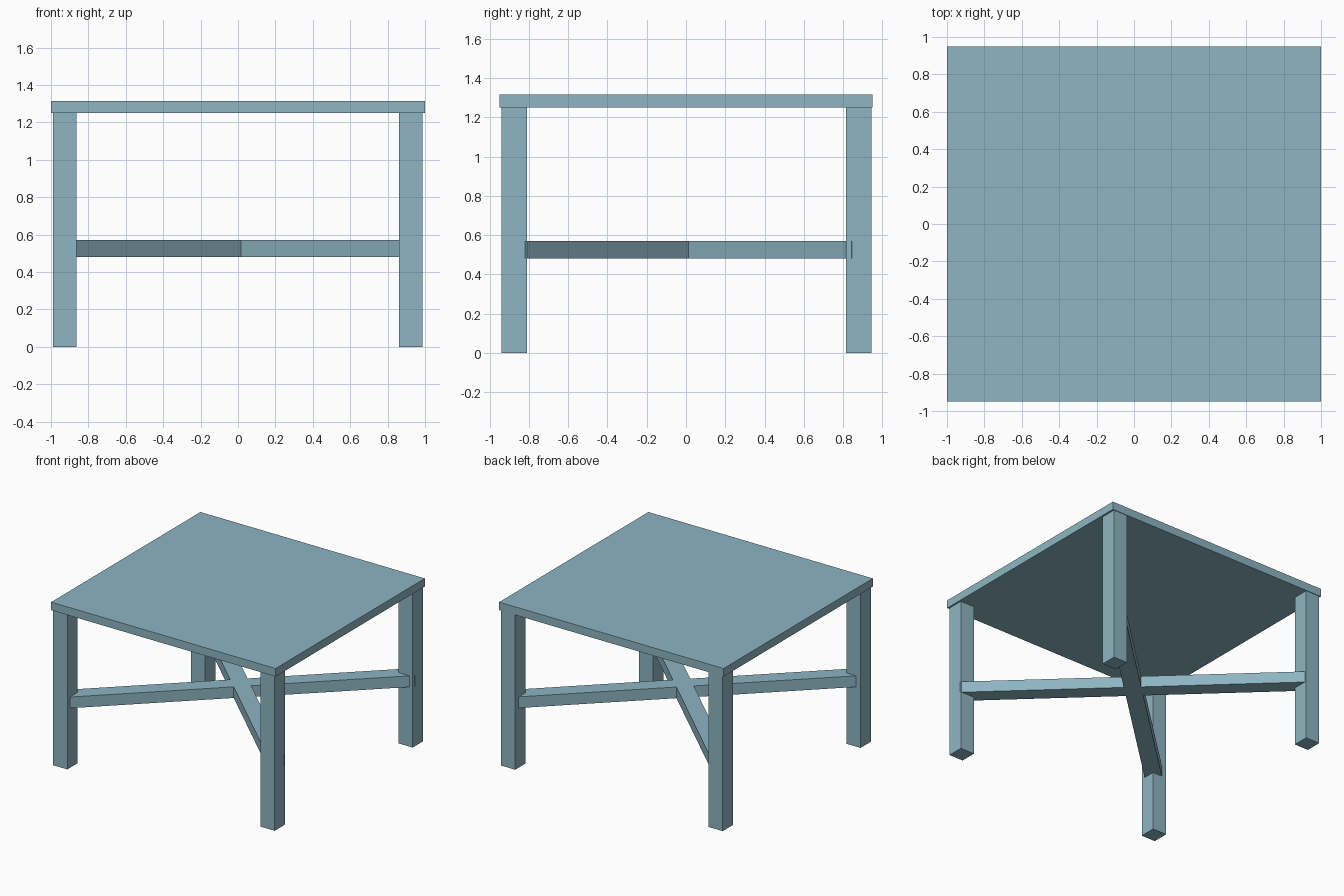
import bpy
import math

default = bpy.data.objects.get("Cube")
if default:
    bpy.data.objects.remove(default, do_unlink=True)

# Single painted finish
paint = bpy.data.materials.new("dusty_blue_paint")
paint.use_nodes = True
color = (0.27, 0.46, 0.54, 1.0)
paint.diffuse_color = color
paint.node_tree.nodes["Principled BSDF"].inputs["Base Color"].default_value = color


def box(name, center, size, turn=0.0):
    """Add a painted box, turned about z."""
    bpy.ops.mesh.primitive_cube_add(size=1, location=center)
    obj = bpy.context.object
    obj.name = name
    obj.scale = size
    obj.rotation_euler.z = turn
    obj.data.materials.append(paint)
    return obj


# Table top
TOP_Z, LEG_Z = 1.315, 1.25
box("table_top", (0, 0, (TOP_Z + LEG_Z) / 2), (2.0, 1.9, TOP_Z - LEG_Z))

# Four square legs near the corners
for side, x in (("right", -0.926), ("left", 0.923)):
    for end, y in (("front", -0.875), ("back", 0.88)):
        box(f"{end}_{side}_leg", (x, y, LEG_Z / 2), (0.125, 0.13, LEG_Z))

# Crossed stretchers joining opposite legs
angle = math.radians(43.4)
for name, turn in (("stretcher_a", angle), ("stretcher_b", -angle)):
    box(name, (0.015, 0.0125, 0.525), (2.554, 0.128, 0.09), turn)
